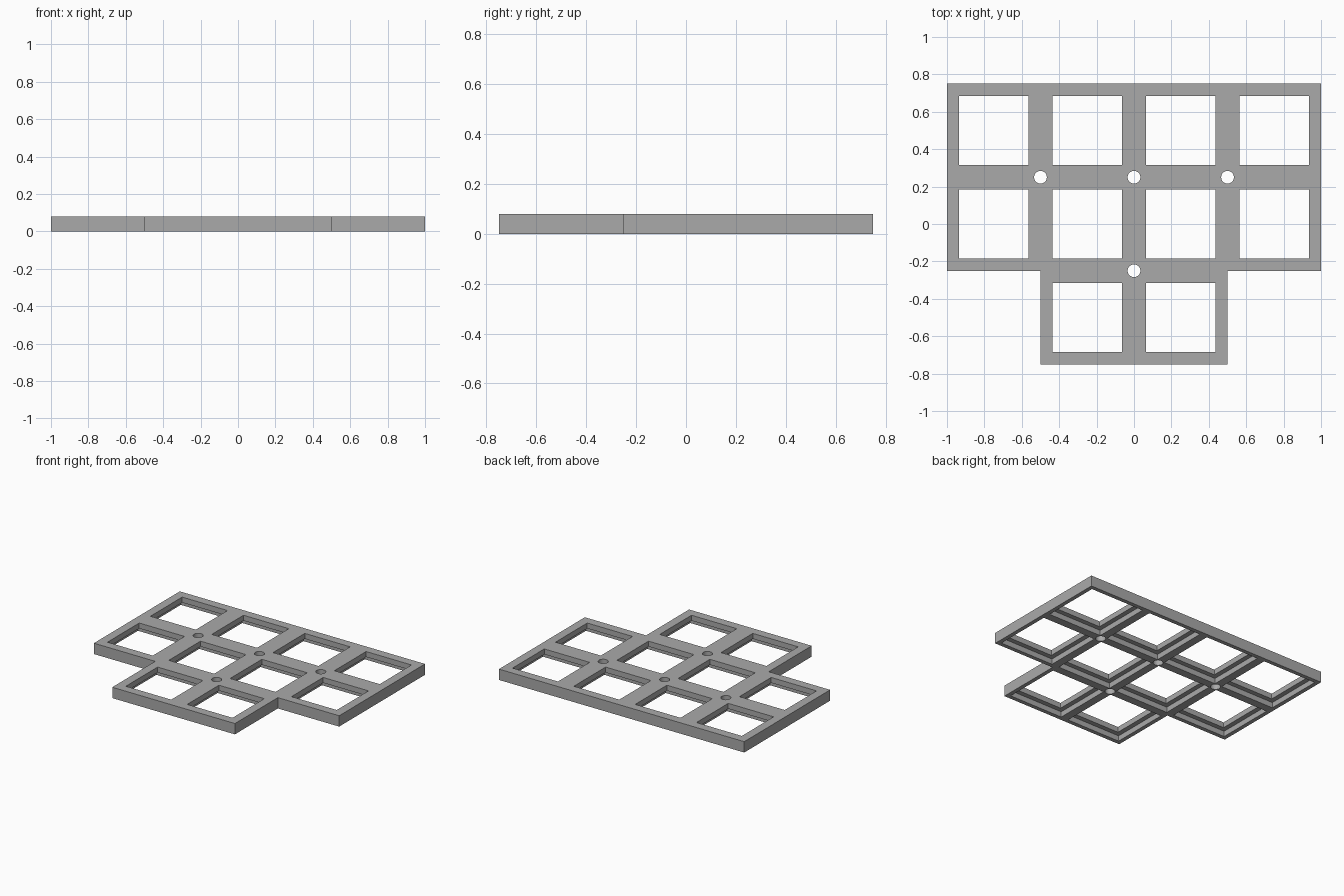
import bpy
import bmesh
from mathutils import Matrix

if "Cube" in bpy.data.objects:
    bpy.data.objects.remove(bpy.data.objects["Cube"], do_unlink=True)

CELL = 0.5
HEIGHT = 0.08
LIP_Z = 0.04        # underside of the lip around each opening
OPENING = 0.37
RECESS = 0.44       # wider pocket below the lip
HOLE_R = 0.034

grey = bpy.data.materials.new("plain grey")
grey.use_nodes = True
colour = (0.40, 0.40, 0.40, 1)
grey.diffuse_color = colour
grey.node_tree.nodes["Principled BSDF"].inputs["Base Color"].default_value = colour


def add_box(bm, x, y, z0, z1, sx, sy):
    place = Matrix.Translation((x, y, (z0 + z1) / 2)) @ Matrix.Diagonal((sx, sy, z1 - z0, 1))
    bmesh.ops.create_cube(bm, size=1, matrix=place)


def make_object(name, bm):
    mesh = bpy.data.meshes.new(name)
    bm.to_mesh(mesh)
    bm.free()
    mesh.materials.append(grey)
    obj = bpy.data.objects.new(name, mesh)
    bpy.context.collection.objects.link(obj)
    return obj


def cut(target, name, bm):
    cutter = make_object(name, bm)
    cutter.hide_render = True
    mod = target.modifiers.new(name, 'BOOLEAN')
    mod.operation = 'DIFFERENCE'
    mod.solver = 'EXACT'
    mod.object = cutter
    bpy.context.view_layer.objects.active = target
    bpy.ops.object.modifier_apply(modifier=name)
    bpy.data.objects.remove(cutter, do_unlink=True)


# Stepped slab: a wide back block with a narrower front block
outline = [(-1, 0.75), (-1, -0.25), (-0.5, -0.25), (-0.5, -0.75)]
outline += [(-x, y) for x, y in reversed(outline)]
bm = bmesh.new()
base = bm.faces.new([bm.verts.new((x, y, 0)) for x, y in outline])
top = bmesh.ops.extrude_face_region(bm, geom=[base])["geom"]
bmesh.ops.translate(bm, vec=(0, 0, HEIGHT), verts=[v for v in top if isinstance(v, bmesh.types.BMVert)])
bmesh.ops.recalc_face_normals(bm, faces=bm.faces)
frame = make_object("grid_frame", bm)

# Cell centres: two rows of four and a front row of two
cells = [((i - 1.5) * CELL, y) for y in (0.5, 0) for i in range(4)]
cells += [(-0.25, -0.5), (0.25, -0.5)]

# Wide pockets from below, leaving a lip at the top
bm = bmesh.new()
for x, y in cells:
    add_box(bm, x, y, -0.05, LIP_Z, RECESS, RECESS)
cut(frame, "pocket_cutter", bm)

# Square openings through the lip
bm = bmesh.new()
for x, y in cells:
    add_box(bm, x, y, -0.1, 0.2, OPENING, OPENING)
cut(frame, "opening_cutter", bm)

# Round holes where four cells meet
bm = bmesh.new()
for x, y in [(-0.5, 0.25), (0, 0.25), (0.5, 0.25), (0, -0.25)]:
    bmesh.ops.create_cone(bm, cap_ends=True, segments=32, radius1=HOLE_R, radius2=HOLE_R,
                          depth=0.4, matrix=Matrix.Translation((x, y, 0)))
cut(frame, "hole_cutter", bm)

bpy.ops.object.select_all(action='DESELECT')
frame.select_set(True)
bpy.context.view_layer.objects.active = frame
bpy.ops.object.shade_smooth_by_angle()
